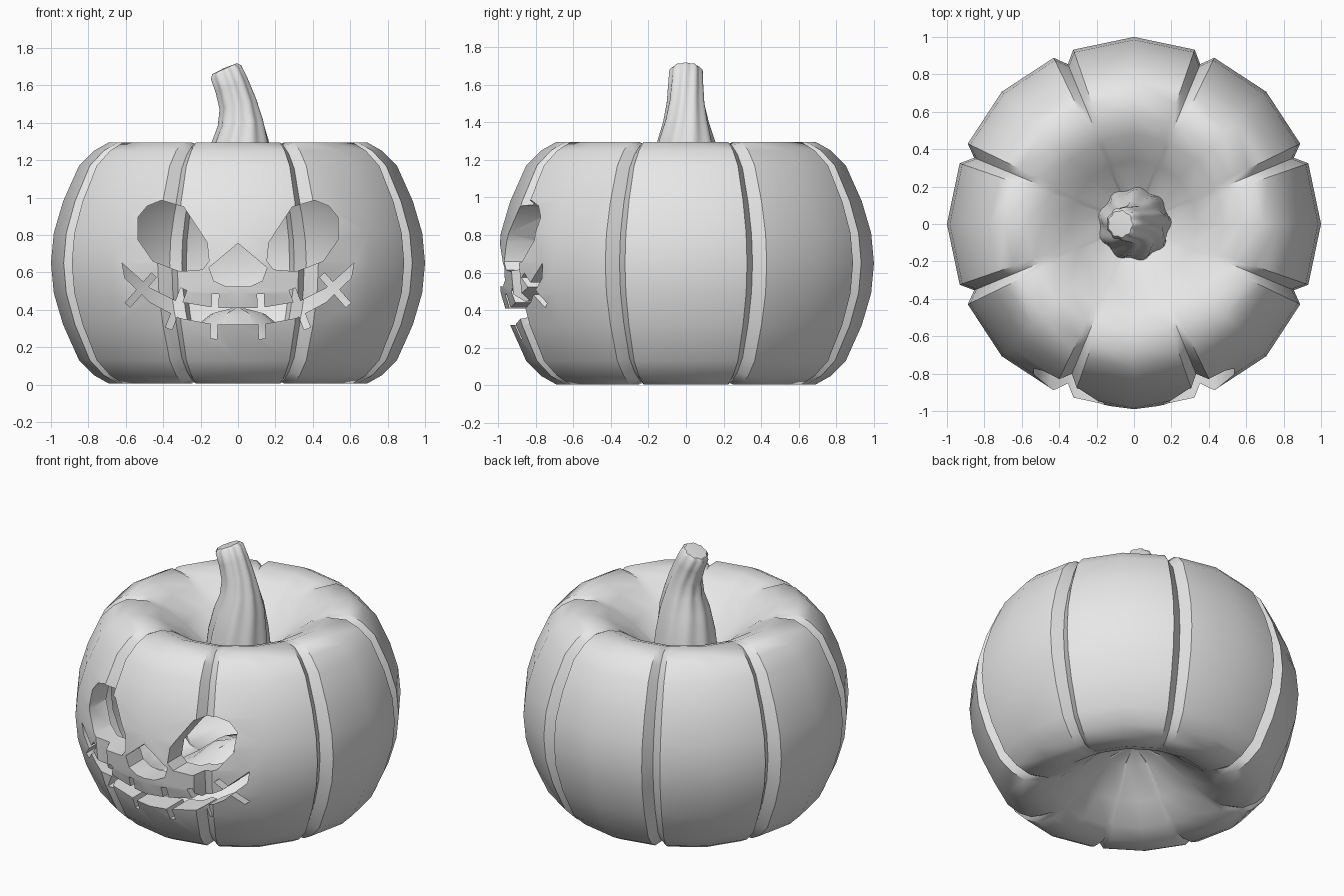
import bpy
import bmesh
from math import sin, cos, pi, radians
from mathutils import Vector

if "Cube" in bpy.data.objects:
    bpy.data.objects.remove(bpy.data.objects["Cube"], do_unlink=True)

grey = bpy.data.materials.new("light_grey")
grey.use_nodes = True
grey.diffuse_color = (0.8, 0.8, 0.8, 1)
grey.node_tree.nodes["Principled BSDF"].inputs["Base Color"].default_value = (0.8, 0.8, 0.8, 1)

MID = 0.65


def make_object(name, bm):
    bmesh.ops.recalc_face_normals(bm, faces=bm.faces[:])
    mesh = bpy.data.meshes.new(name)
    bm.to_mesh(mesh)
    bm.free()
    mesh.materials.append(grey)
    obj = bpy.data.objects.new(name, mesh)
    bpy.context.collection.objects.link(obj)
    return obj


def loft(bm, rings):
    """Bridge closed rings of points; return the vertex rings."""
    loops = [[bm.verts.new(p) for p in ring] for ring in rings]
    for a, b in zip(loops, loops[1:]):
        n = len(a)
        for i in range(n):
            j = (i + 1) % n
            bm.faces.new((a[i], a[j], b[j], b[i]))
    return loops


def fan(bm, loop, tip):
    v = bm.verts.new(tip)
    for i in range(len(loop)):
        bm.faces.new((loop[i - 1], loop[i], v))


# Rib profile from the inner dip to the widest point: radius, height
UPPER = [(0.17, 1.0), (0.34, 1.15), (0.48, 1.255), (0.58, 1.295), (0.69, 1.295),
         (0.77, 1.25), (0.85, 1.17), (0.935, 0.98), (0.985, 0.81)]
PROFILE = UPPER + [(1.0, MID)] + [(r, 2 * MID - z) for r, z in reversed(UPPER)]
DIP = 0.3


def ribbed_shell(name, wide, tall):
    """Eight ribs with a groove between each pair."""
    # angle inside a rib, radius factor, height factor
    section = [(-22.5, 0.925, 0.97), (-19.2, 0.987, 1), (0, 1, 1), (19.2, 0.987, 1)]
    rings = []
    for r, z in PROFILE:
        ring = []
        for k in range(8):
            for deg, fr, fz in section:
                a = radians(45 * k + deg)
                ring.append((r * fr * wide * cos(a), r * fr * wide * sin(a),
                             MID + (z - MID) * fz * tall))
        rings.append(ring)
    bm = bmesh.new()
    loops = loft(bm, rings)
    fan(bm, loops[0], (0, 0, MID + DIP * tall))
    fan(bm, loops[-1], (0, 0, MID - DIP * tall))
    return make_object(name, bm)


def carve(obj, cutter):
    """Subtract the cutter and bake the result."""
    mod = obj.modifiers.new("carve", 'BOOLEAN')
    mod.operation = 'DIFFERENCE'
    mod.solver = 'EXACT'
    mod.object = cutter
    cutter.hide_render = True
    bpy.context.view_layer.update()
    result = bpy.data.meshes.new_from_object(
        obj.evaluated_get(bpy.context.evaluated_depsgraph_get()))
    obj.modifiers.clear()
    obj.data = result
    bpy.data.objects.remove(cutter, do_unlink=True)


def prism(outline):
    """Cutter running through the front wall."""
    bm = bmesh.new()
    front, back = loft(bm, [[(x, y, z) for x, z in outline] for y in (-1.2, -0.5)])
    bm.faces.new(front)
    bm.faces.new(back)
    return make_object("face_cutter", bm)


def mirrored(points):
    return [(-x, z) for x, z in points]


def bar(a, b, half=0.018):
    a, b = Vector(a), Vector(b)
    d = (b - a).normalized() * half
    n = Vector((-d.y, d.x))
    return [tuple(p) for p in (a + n, b + n, b - n, a - n)]


# Hollow body
body = ribbed_shell("pumpkin_body", 1, 1)
carve(body, ribbed_shell("cavity_cutter", 0.85, 0.78))

# Carved face: eyes, nose, mouth and stitches
eye = [(-0.41, 0.985), (-0.29, 0.95), (-0.165, 0.76), (-0.155, 0.66), (-0.19, 0.615),
       (-0.31, 0.605), (-0.455, 0.66), (-0.535, 0.775), (-0.535, 0.895), (-0.485, 0.955)]
nose_half = [(0.155, 0.625), (0.13, 0.555), (0.065, 0.525)]
nose = [(0, 0.755)] + nose_half + mirrored(nose_half[::-1])
lip_top = [(-0.62, 0.65), (-0.47, 0.515), (-0.33, 0.445), (-0.12, 0.41)]
lip_low = [(-0.605, 0.57), (-0.47, 0.44), (-0.31, 0.355), (-0.12, 0.32)]
mouth = lip_top + mirrored(lip_top[::-1]) + mirrored(lip_low) + lip_low[::-1]
stitches = [bar((-0.29, 0.51), (-0.37, 0.30)),
            bar((-0.12, 0.485), (-0.13, 0.245)),
            bar((-0.45, 0.585), (-0.59, 0.425))]
for outline in [nose, mouth]:
    carve(body, prism(outline))
for outline in [eye] + stitches:
    carve(body, prism(outline))
    carve(body, prism(mirrored(outline)))

# Bent, ribbed and slightly twisted stem: centre x, height, radius, tilt, twist
STEM = [(0.0, 0.92, 0.2, 0, 0), (0.005, 1.15, 0.175, 0, 8), (0.012, 1.3, 0.148, 3, 16),
        (0.015, 1.4, 0.118, 8, 22), (0.0, 1.5, 0.098, 16, 28), (-0.035, 1.6, 0.09, 22, 34),
        (-0.066, 1.67, 0.086, 24, 38), (-0.073, 1.688, 0.07, 24, 38)]
LOBES, STEPS = 9, 54
rings = []
for cx, cz, r, tilt, twist in STEM:
    t = radians(tilt)
    ring = []
    for i in range(STEPS):
        a = 2 * pi * i / STEPS
        q = r * (1 + 0.055 * cos(LOBES * (a - radians(twist))))
        ring.append((cx + q * cos(a) * cos(t), q * sin(a), cz + q * cos(a) * sin(t)))
    rings.append(ring)
bm = bmesh.new()
loops = loft(bm, rings)
bm.faces.new(loops[0])
fan(bm, loops[-1], (-0.075, 0, 1.692))
stem = make_object("stem", bm)

# Smooth ribs with crisp grooves and cuts
for obj in (body, stem):
    bpy.ops.object.select_all(action='DESELECT')
    obj.select_set(True)
    bpy.context.view_layer.objects.active = obj
    bpy.ops.object.shade_smooth_by_angle(angle=radians(42))
